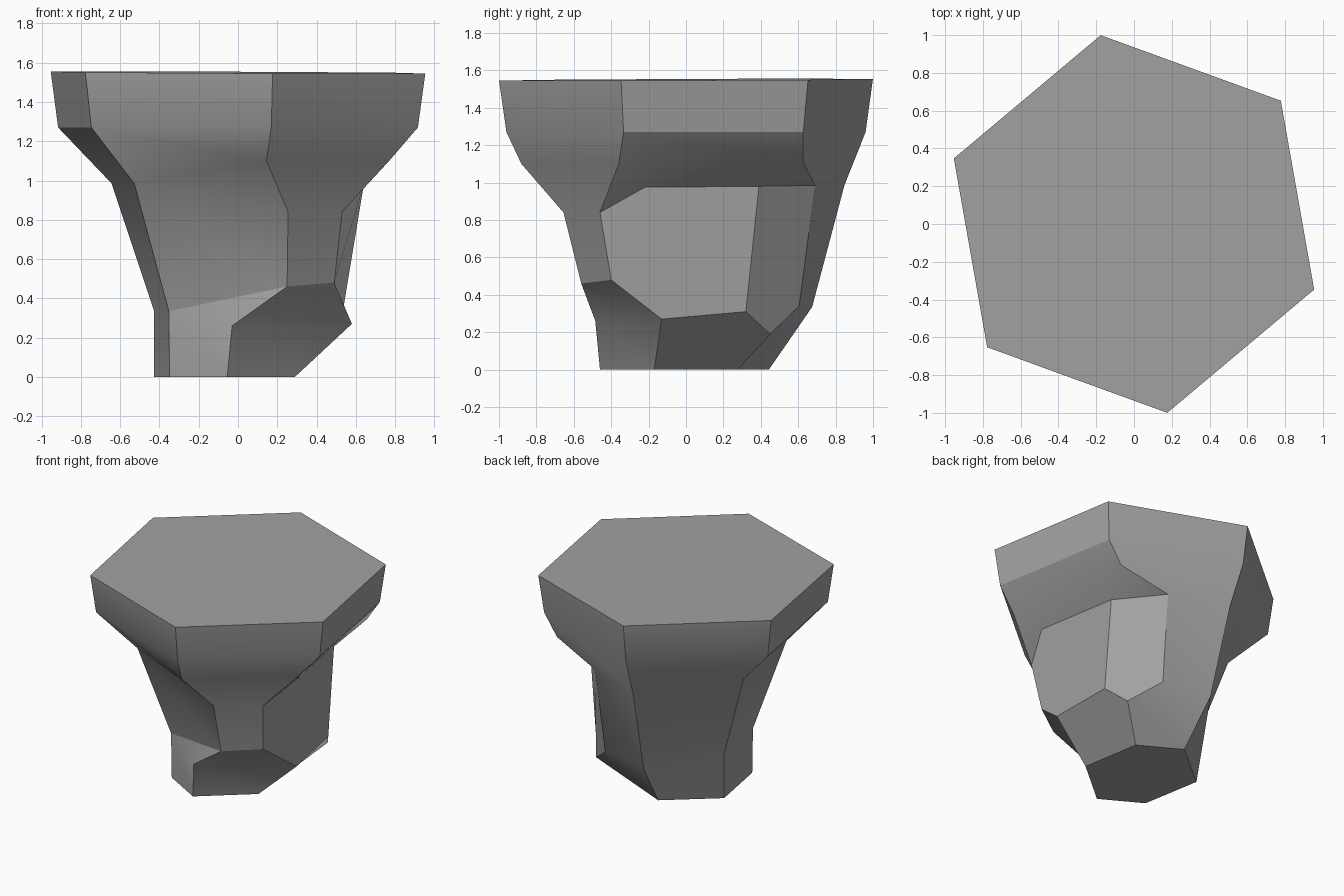
import bpy
import bmesh
from math import cos, sin, radians

cube = bpy.data.objects.get("Cube")
if cube:
    bpy.data.objects.remove(cube, do_unlink=True)

stone = bpy.data.materials.new("grey_stone")
stone.use_nodes = True
grey = (0.36, 0.36, 0.36, 1)
stone.diffuse_color = grey
stone.node_tree.nodes["Principled BSDF"].inputs["Base Color"].default_value = grey

# The six corners of the column, by compass angle
ANGLE = dict(back=100, back_left=160, front_left=220,
             front=280, front_right=340, back_right=40)
bm = bmesh.new()


def corner(name, radius, z):
    a = radians(ANGLE[name])
    return bm.verts.new((radius * cos(a), radius * sin(a), z))


def path(*points):
    return [bm.verts.new(p) for p in points]


def panel(*verts):
    bm.faces.new(verts)


def bridge(left, right):
    """Skin two edge chains of equal length with quads."""
    for i in range(len(left) - 1):
        panel(left[i], right[i], right[i + 1], left[i + 1])


# Cap: a slightly tilted slab, wider at the top
slope = lambda name: 1.55 - 0.006 * cos(radians(ANGLE[name] + 45))
top = {n: corner(n, 1.015, slope(n)) for n in ANGLE}
rim = {n: corner(n, 0.975, 1.27) for n in ANGLE}
names = list(ANGLE)
panel(*top.values())
for n, m in zip(names, names[1:] + names[:1]):
    bridge([top[n], rim[n]], [top[m], rim[m]])

# Corner edges of the unbroken sides, from under the rim to the foot
heights = (0.985, 0.335, 0)
RADII = dict(back=(0.86, 0.685, 0.45),
             back_left=(0.685, 0.455, 0.455),
             front_left=(0.69, 0.46, 0.455))
edge = {n: [rim[n]] + [corner(n, r, z) for r, z in zip(radii, heights)]
        for n, radii in RADII.items()}
bridge(edge["back"], edge["back_left"])
bridge(edge["back_left"], edge["front_left"])

# Front corner edge, dented by the broken notch
f_lip, f_notch, f_ledge, f_step, f_foot = path(
    (0.145, -0.88, 1.1), (0.255, -0.655, 0.84), (0.25, -0.56, 0.46),
    (-0.03, -0.485, 0.26), (-0.055, -0.46, 0))
# Front right corner edge of the same notch
r_lip, r_notch, r_ledge, r_step, r_foot = path(
    (0.77, -0.36, 1.1), (0.53, -0.46, 0.84), (0.49, -0.4, 0.48),
    (0.58, -0.13, 0.27), (0.29, -0.17, 0))
# Back right corner, chipped into a bevel
b_lip, bevel_top, bevel_low, b_tip, b_foot = path(
    (0.64, 0.625, 1.11), (0.275, 0.69, 0.985), (0.25, 0.605, 0.34),
    (0.435, 0.45, 0.19), (0.215, 0.275, 0))
# Upper and lower corners of the hollowed right face
right_near, right_far, right_low = path(
    (0.64, -0.22, 0.975), (0.53, 0.39, 0.98), (0.53, 0.32, 0.31))

# Notch between the front and front right corners
bridge([rim["front"], f_lip, f_notch, f_ledge, f_step, f_foot],
       [rim["front_right"], r_lip, r_notch, r_ledge, r_step, r_foot])

# Front left side
e_rim, e_waist, e_base, e_foot = edge["front_left"]
panel(e_rim, rim["front"], f_lip, e_waist)
panel(e_waist, f_lip, f_notch)
panel(e_waist, f_notch, f_ledge, e_base)
panel(e_base, f_ledge, f_step)
panel(e_base, f_step, f_foot, e_foot)

# Right side: overhang, hollow face and undercut
panel(rim["front_right"], rim["back_right"], b_lip, r_lip)
panel(r_lip, b_lip, right_far, right_near)
panel(r_lip, right_near, r_notch)
panel(b_lip, bevel_top, right_far)
panel(r_notch, right_near, right_far, right_low, r_step, r_ledge)
panel(r_step, right_low, b_tip, b_foot, r_foot)
panel(right_far, bevel_top, bevel_low, b_tip, right_low)

# Back side and foot
a_rim, a_waist, a_base, a_foot = edge["back"]
panel(rim["back_right"], a_rim, a_waist, b_lip)
panel(b_lip, a_waist, bevel_top)
panel(bevel_top, a_waist, a_base, bevel_low)
panel(bevel_low, a_base, a_foot, b_foot, b_tip)
panel(a_foot, edge["back_left"][-1], e_foot, f_foot, r_foot, b_foot)

bmesh.ops.recalc_face_normals(bm, faces=bm.faces)
mesh = bpy.data.meshes.new("rock_column")
bm.to_mesh(mesh)
bm.free()
mesh.materials.append(stone)
column = bpy.data.objects.new("rock_column", mesh)
bpy.context.collection.objects.link(column)
bpy.context.view_layer.objects.active = column
column.select_set(True)
bpy.ops.object.shade_smooth_by_angle(angle=radians(30))
